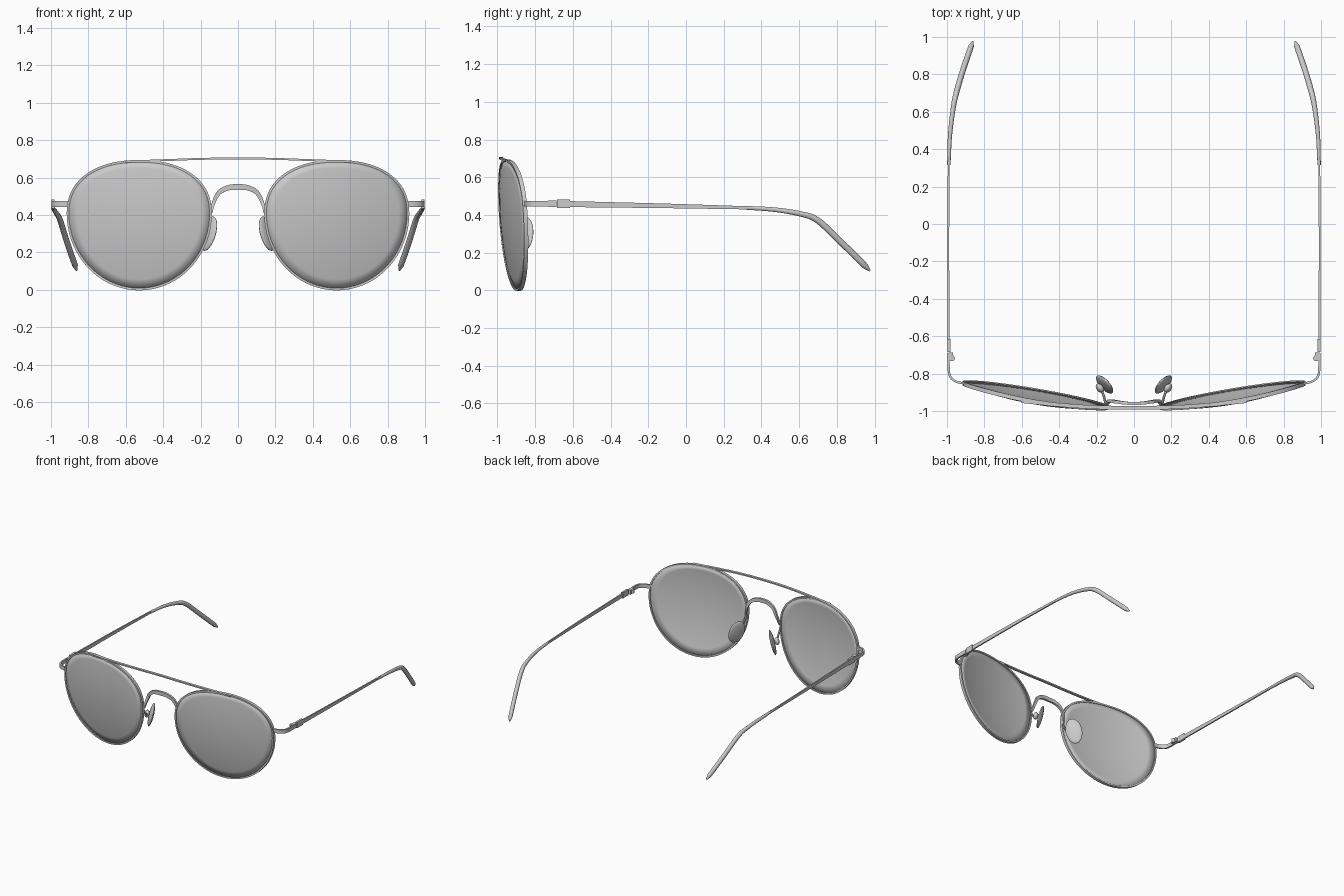
import bpy, bmesh, math
from mathutils import Vector, Matrix

cube = bpy.data.objects.get("Cube")
if cube:
    bpy.data.objects.remove(cube)

grey = bpy.data.materials.new("neutral grey")
grey.use_nodes = True
colour = (0.6, 0.6, 0.6, 1)
grey.diffuse_color = colour
grey.node_tree.nodes["Principled BSDF"].inputs["Base Color"].default_value = colour


def finish(name, bm, mirror=True, thickness=0):
    """Turn a bmesh into a named, shaded object, mirrored to the other side."""
    bmesh.ops.recalc_face_normals(bm, faces=bm.faces)
    mesh = bpy.data.meshes.new(name)
    bm.to_mesh(mesh)
    bm.free()
    mesh.materials.append(grey)
    ob = bpy.data.objects.new(name, mesh)
    bpy.context.collection.objects.link(ob)
    bpy.ops.object.select_all(action='DESELECT')
    ob.select_set(True)
    bpy.context.view_layer.objects.active = ob
    bpy.ops.object.shade_smooth_by_angle(angle=math.radians(40))
    if thickness:
        solid = ob.modifiers.new("thickness", 'SOLIDIFY')
        solid.thickness = thickness
        solid.offset = 0
    if mirror:
        ob.modifiers.new("mirror", 'MIRROR')
    return ob


def smooth_path(points, steps=6):
    """Catmull-Rom interpolation; works on position plus section size."""
    p = [Vector(q) for q in points]
    p = [2 * p[0] - p[1]] + p + [2 * p[-1] - p[-2]]
    out = []
    for a, b, c, d in zip(p, p[1:], p[2:], p[3:]):
        for i in range(steps):
            t = i / steps
            out.append(0.5 * (2 * b + (c - a) * t + (2 * a - 5 * b + 4 * c - d) * t * t
                              + (3 * b - a - 3 * c + d) * t ** 3))
    return out + [p[-2]]


def sweep(name, path, sizes, ref, sides=4, closed=False, mirror=True):
    """Sweep a rectangle (4 sides) or ellipse; sizes are (along ref, across)."""
    bm = bmesh.new()
    n = len(path)
    rings = []
    for i, p in enumerate(path):
        before = path[i - 1] if closed or i else p
        after = path[(i + 1) % n] if closed or i < n - 1 else p
        t = (after - before).normalized()
        a = Vector(ref)
        a = (a - t * a.dot(t)).normalized()
        b = t.cross(a)
        w, h = sizes(i / (n - 1))
        k = math.sqrt(0.5) if sides == 4 else 0.5
        ring = []
        for s in range(sides):
            ang = 2 * math.pi * (s + 0.5) / sides
            ring.append(bm.verts.new(p + a * w * k * math.cos(ang) + b * h * k * math.sin(ang)))
        rings.append(ring)
    for i in range(n if closed else n - 1):
        r, q = rings[i], rings[(i + 1) % n]
        for s in range(sides):
            e = (s + 1) % sides
            bm.faces.new((r[s], r[e], q[e], q[s]))
    if not closed:
        bm.faces.new(rings[0])
        bm.faces.new(rings[-1])
    return finish(name, bm, mirror)


def mirrored(half):
    """Complete a path that starts on the centre plane."""
    return [(-x, y, z) for x, y, z in reversed(half[1:])] + half


def lens_point(angle, scale):
    """Point on the domed lens: flattened top, rounder bottom."""
    c, s = math.cos(angle), math.sin(angle)
    e = 2 / 2.25 if s > 0 else 1
    u = math.copysign(abs(c) ** e, c) * 0.382 * scale
    v = math.copysign(abs(s) ** e, s) * (0.28 if s > 0 else 0.405) * scale
    x, z = 0.528 + u, 0.408 + v
    dz = z - 0.35
    y = -0.952 + 0.17 * u + 0.27 * (u * u + dz * dz) - 0.087 * dz
    return Vector((x, y, z))


SEG = 72
angles = [2 * math.pi * i / SEG for i in range(SEG)]

# Lenses: concentric rings over the dome
bm = bmesh.new()
centre = bm.verts.new(lens_point(0, 0))
previous = None
for r in range(1, 9):
    ring = [bm.verts.new(lens_point(a, 0.99 * r / 8)) for a in angles]
    for i in range(SEG):
        j = (i + 1) % SEG
        if previous:
            bm.faces.new((previous[i], previous[j], ring[j], ring[i]))
        else:
            bm.faces.new((centre, ring[j], ring[i]))
    previous = ring
finish("lenses", bm, thickness=0.012)

# Thin rims around the lenses
sweep("rims", [lens_point(a, 1) for a in angles],
      lambda t: (0.022, 0.012), (0, 1, 0), closed=True)

# Brow bar across the top
bar = [(0, -0.982, 0.703), (0.2, -0.98, 0.7), (0.4, -0.967, 0.693), (0.6, -0.947, 0.686)]
sweep("brow_bar", smooth_path(mirrored(bar)),
      lambda t: (0.02, 0.01), (0, 1, 0), mirror=False)

# Arched nose bridge, broader at the crown
arch = [(0, -0.96, 0.55), (0.05, -0.957, 0.546), (0.1, -0.95, 0.521),
        (0.13, -0.946, 0.467), (0.147, -0.965, 0.4)]
sweep("bridge", smooth_path(mirrored(arch)),
      lambda t: (0.016, 0.012 + 0.018 * math.sin(math.pi * t)), (0, 1, 0), mirror=False)

# Nose pads: tilted flattened ellipsoids with a mounting button and wire
up = Vector((-0.3, 0, 1)).normalized()
wide = Vector((0.62, 0.78, 0)).normalized()
wide = (wide - up * wide.dot(up)).normalized()
thin = up.cross(wide)


def pad_piece(name, place, size):
    bm = bmesh.new()
    bmesh.ops.create_uvsphere(bm, u_segments=24, v_segments=14, radius=1)
    axes = Matrix((wide * size[0], thin * size[1], up * size[2])).transposed().to_4x4()
    bmesh.ops.transform(bm, matrix=Matrix.Translation(place) @ axes, verts=bm.verts)
    finish(name, bm)


pad_piece("nose_pads", (0.157, -0.858, 0.3), (0.06, 0.016, 0.095))
pad_piece("pad_buttons", (0.182, -0.878, 0.31), (0.028, 0.018, 0.028))
sweep("pad_wires", smooth_path([(0.18, -0.88, 0.31), (0.165, -0.91, 0.32),
                                (0.155, -0.945, 0.35), (0.15, -0.968, 0.39)]),
      lambda t: (0.014, 0.014), (1, 0, 0), sides=8)

# End pieces wrapping from the rims round to the hinges
sweep("end_pieces", smooth_path([(0.898, -0.853, 0.459), (0.945, -0.845, 0.459),
                                 (0.978, -0.823, 0.459), (0.99, -0.785, 0.459),
                                 (0.991, -0.69, 0.459)]),
      lambda t: (0.03, 0.012), (0, 0, 1))

# Hinges: knuckle and sleeve
for name, place, size in (("hinge_sleeves", (0.99, -0.65, 0.459), (0.016, 0.07, 0.046)),
                          ("hinge_tabs", (0.98, -0.71, 0.459), (0.024, 0.045, 0.034))):
    bm = bmesh.new()
    bmesh.ops.create_cube(bm, size=1)
    bmesh.ops.scale(bm, vec=size, verts=bm.verts)
    bmesh.ops.translate(bm, vec=place, verts=bm.verts)
    finish(name, bm)
bm = bmesh.new()
bmesh.ops.create_cone(bm, cap_ends=True, segments=12, radius1=0.016, radius2=0.016, depth=0.03)
bmesh.ops.translate(bm, vec=(0.973, -0.718, 0.459), verts=bm.verts)
finish("hinge_knuckles", bm)

# Slim flat temples
sweep("temples", smooth_path([(0.991, -0.64, 0.458), (0.993, -0.1, 0.448), (0.99, 0.36, 0.437)]),
      lambda t: (0.032 - 0.016 * t, 0.01), (0, 0, 1))

# Rounded temple tips bending down and inward
tip = smooth_path([(0.99, 0.315, 0.438), (0.984, 0.47, 0.428), (0.968, 0.61, 0.405),
                   (0.95, 0.7, 0.37), (0.912, 0.83, 0.248), (0.862, 0.975, 0.105)])


def tip_size(t):
    end = math.sqrt(max(0.1, 1 - max(0, (t - 0.95) / 0.05) ** 2))
    d = (0.02 + 0.014 * min(1, t * 1.6)) * end
    return d, d * 0.9


sweep("temple_tips", tip, tip_size, (0, 0, 1), sides=14)
